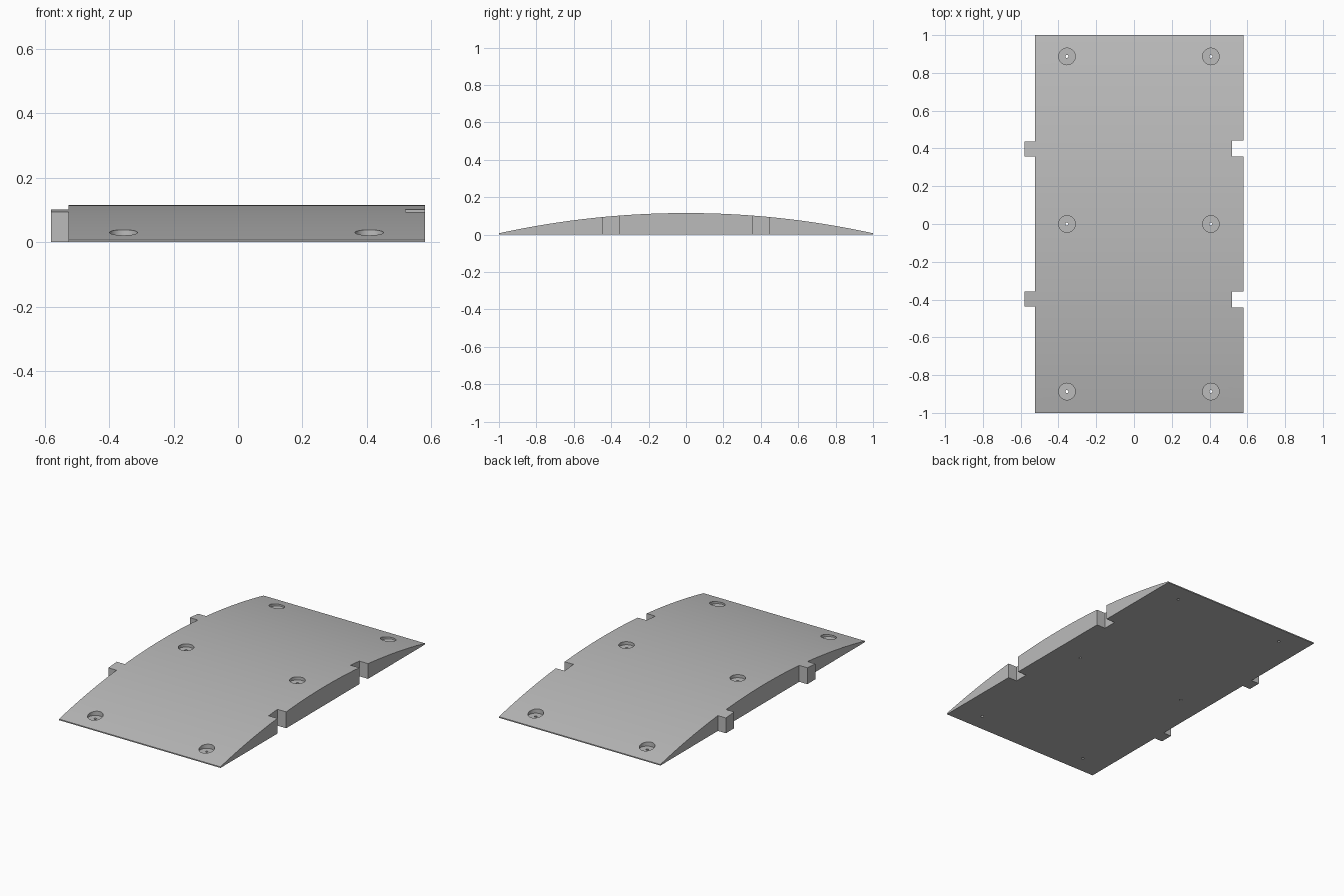
import bpy
import bmesh
import math
from mathutils import Matrix, Vector

cube = bpy.data.objects.get("Cube")
if cube:
    bpy.data.objects.remove(cube, do_unlink=True)

HALF_X, EDGE_X = 0.58, 0.525
CROWN, RIM = 0.115, 0.007
SAG = CROWN - RIM
RADIUS = (1 + SAG * SAG) / (2 * SAG)


def arc_height(y):
    return CROWN - RADIUS + math.sqrt(RADIUS * RADIUS - y * y)


def new_object(name, bm):
    bmesh.ops.recalc_face_normals(bm, faces=bm.faces)
    mesh = bpy.data.meshes.new(name)
    bm.to_mesh(mesh)
    bm.free()
    obj = bpy.data.objects.new(name, mesh)
    bpy.context.collection.objects.link(obj)
    return obj


def add_box(bm, x0, x1, y0, y1):
    size = Matrix.Diagonal((x1 - x0, y1 - y0, 0.6, 1))
    move = Matrix.Translation(((x0 + x1) / 2, (y0 + y1) / 2, 0.1))
    bmesh.ops.create_cube(bm, size=1, matrix=move @ size)


def add_cylinder(bm, x, y, z0, z1, radius, sides):
    bmesh.ops.create_cone(bm, cap_ends=True, segments=sides, radius1=radius,
                          radius2=radius, depth=z1 - z0,
                          matrix=Matrix.Translation((x, y, (z0 + z1) / 2)))


def cut(target, cutter):
    mod = target.modifiers.new(cutter.name, 'BOOLEAN')
    mod.operation = 'DIFFERENCE'
    mod.solver = 'EXACT'
    mod.object = cutter
    bpy.context.view_layer.objects.active = target
    bpy.ops.object.modifier_apply(modifier=mod.name)
    bpy.data.objects.remove(cutter, do_unlink=True)


# Arched panel: side profile extruded across the width
STEPS = 64
ys = [-1 + 2 * i / STEPS for i in range(STEPS + 1)]
bm = bmesh.new()
profile = [(-1, 0), (1, 0)] + [(y, arc_height(y)) for y in reversed(ys)]
face = bm.faces.new([bm.verts.new((-HALF_X, y, z)) for y, z in profile])
result = bmesh.ops.extrude_face_region(bm, geom=[face])
moved = [v for v in result["geom"] if isinstance(v, bmesh.types.BMVert)]
bmesh.ops.translate(bm, verts=moved, vec=Vector((2 * HALF_X, 0, 0)))
panel = new_object("arched_panel", bm)

# Trim one edge to leave two tabs, and notch the other edge to receive them
bm = bmesh.new()
for y0, y1 in ((-1.2, -0.438), (-0.357, 0.357), (0.438, 1.2)):
    add_box(bm, -0.8, -EDGE_X, y0, y1)
for y in (-0.4, 0.4):
    add_box(bm, 0.52, 0.8, y - 0.043, y + 0.043)
cut(panel, new_object("edge_cutter", bm))

# Counterbored screw holes
holes = [(x, y) for x in (-0.355, 0.407) for y in (-0.887, 0, 0.887)]
bores, drills = bmesh.new(), bmesh.new()
for x, y in holes:
    add_cylinder(bores, x, y, arc_height(y) - 0.019, 0.3, 0.044, 40)
    add_cylinder(drills, x, y, -0.1, 0.3, 0.008, 16)
cut(panel, new_object("counterbore_cutter", bores))
cut(panel, new_object("screw_hole_cutter", drills))

# Plain grey finish
grey = bpy.data.materials.new("plain_grey")
grey.use_nodes = True
colour = (0.5, 0.5, 0.5, 1)
grey.diffuse_color = colour
grey.node_tree.nodes["Principled BSDF"].inputs["Base Color"].default_value = colour
panel.data.materials.clear()
panel.data.materials.append(grey)

bpy.ops.object.select_all(action='DESELECT')
panel.select_set(True)
bpy.context.view_layer.objects.active = panel
bpy.ops.object.shade_smooth_by_angle(angle=math.radians(30))
